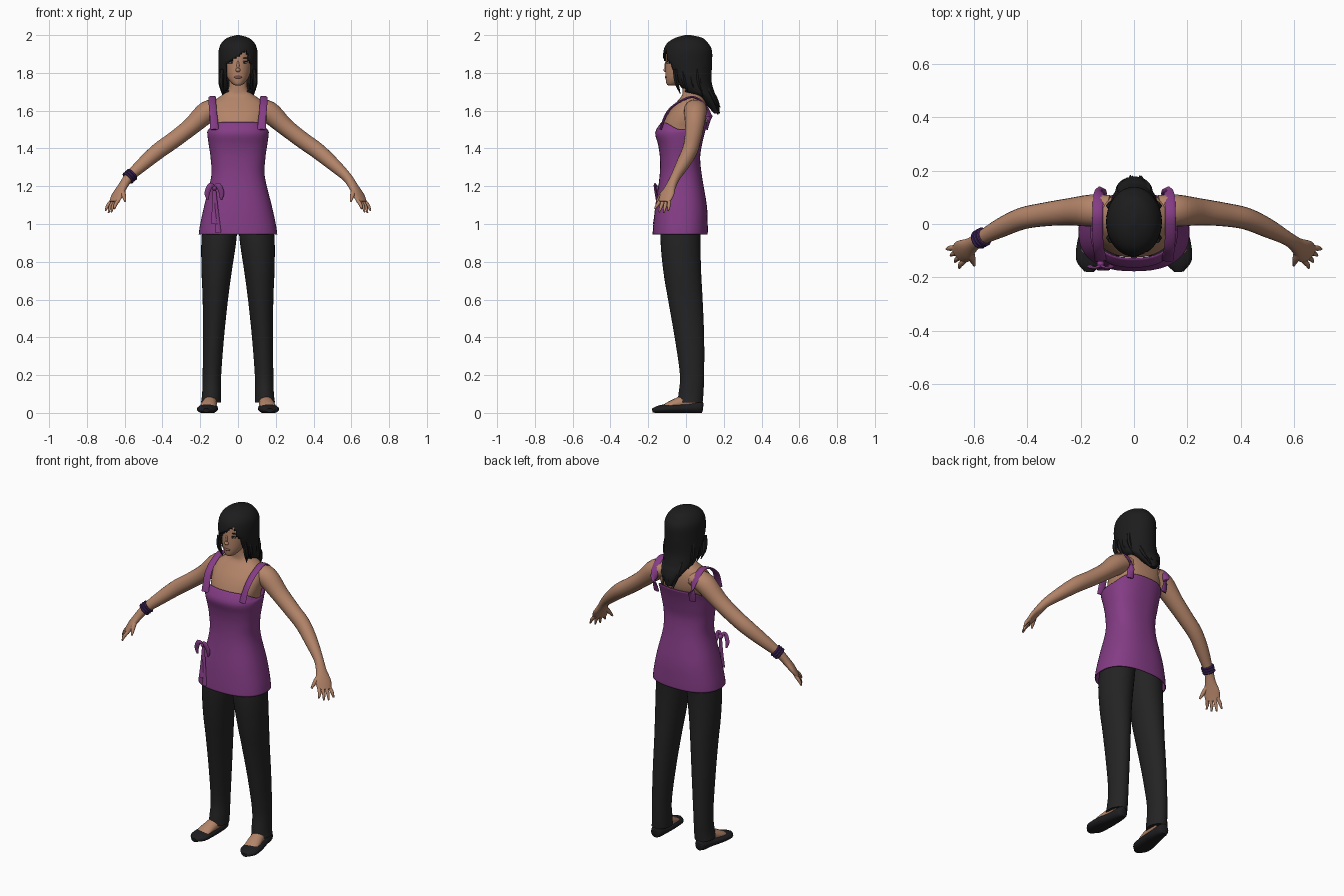
import bpy, bmesh, math, random
from mathutils import Vector

if "Cube" in bpy.data.objects:
    bpy.data.objects.remove(bpy.data.objects["Cube"])
random.seed(4)


def material(name, *rgb):
    m = bpy.data.materials.new(name)
    m.use_nodes = True
    m.diffuse_color = (*rgb, 1)
    m.node_tree.nodes["Principled BSDF"].inputs["Base Color"].default_value = (*rgb, 1)
    return m


SKIN = material("skin", .45, .23, .14)
PURPLE = material("purple_cloth", .23, .045, .235)
VIOLET = material("dark_violet", .07, .025, .14)
BLACK = material("black_hair", .012, .012, .013)
CHARCOAL = material("charcoal_cloth", .017, .017, .018)
LEATHER = material("black_leather", .013, .013, .015)
LIPS = material("lip_brown", .27, .10, .08)
WHITE = material("eye_white", .5, .45, .42)


def smooth_rows(rows, steps):
    """Catmull-Rom interpolation through rows of numbers."""
    out = []
    for i in range(len(rows) - 1):
        a, b, c, d = (rows[max(0, min(len(rows) - 1, i + j))] for j in (-1, 0, 1, 2))
        for s in range(steps):
            t = s / steps
            out.append([q + t / 2 * (r - p + t * (2 * p - 5 * q + 4 * r - s4 + t * (3 * (q - r) + s4 - p)))
                        for p, q, r, s4 in zip(a, b, c, d)])
    return out + [list(rows[-1])]


def finish(bm, name, mat, angle=50):
    bmesh.ops.recalc_face_normals(bm, faces=bm.faces)
    me = bpy.data.meshes.new(name)
    bm.to_mesh(me)
    bm.free()
    me.materials.append(mat)
    ob = bpy.data.objects.new(name, me)
    bpy.context.collection.objects.link(ob)
    bpy.ops.object.select_all(action="DESELECT")
    ob.select_set(True)
    bpy.context.view_layer.objects.active = ob
    bpy.ops.object.shade_smooth_by_angle(angle=math.radians(angle))
    return ob


def skin_rings(rings, caps=True):
    bm = bmesh.new()
    loops = [[bm.verts.new(p) for p in ring] for ring in rings]
    n = len(loops[0])
    for lo, hi in zip(loops, loops[1:]):
        for i in range(n):
            j = (i + 1) % n
            bm.faces.new((lo[i], lo[j], hi[j], hi[i]))
    if caps:
        bm.faces.new(loops[0][::-1])
        bm.faces.new(loops[-1])
    return bm


def loft(rows, n=32, steps=4, power=2.0, side=1, caps=True):
    """Stack of level rings; each row is z, centre x, half width, front y, back y."""
    rings = []
    for z, cx, rx, yf, yb in smooth_rows(rows, steps):
        ring = []
        for i in range(n):
            c, s = math.cos(math.tau * i / n), math.sin(math.tau * i / n)
            px = math.copysign(abs(c) ** (2 / power), c)
            py = math.copysign(abs(s) ** (2 / power), s)
            ring.append((side * (cx + rx * px), (yf + yb) / 2 + (yb - yf) / 2 * py, z))
        rings.append(ring)
    return skin_rings(rings, caps)


def tube(rows, n=14, steps=4, side=1, up=(0, 0, 1)):
    """Tube along a path; each row is x, y, z, radius across, radius in the up direction."""
    pts = smooth_rows(rows, steps)
    rings = []
    for k, (x, y, z, ra, rb) in enumerate(pts):
        t = Vector(pts[min(k + 1, len(pts) - 1)][:3]) - Vector(pts[max(k - 1, 0)][:3])
        u = t.cross(Vector(up)).normalized()
        v = u.cross(t).normalized()
        ring = []
        for i in range(n):
            a = math.tau * i / n
            p = Vector((x, y, z)) + u * ra * math.cos(a) + v * rb * math.sin(a)
            ring.append((p.x * side, p.y, max(p.z, 0)))
        rings.append(ring)
    return skin_rings(rings)


def blob(name, mat, loc, size):
    bm = bmesh.new()
    bmesh.ops.create_uvsphere(bm, u_segments=16, v_segments=10, radius=1)
    for v in bm.verts:
        v.co = Vector(loc) + Vector(a * b for a, b in zip(v.co, size))
    return finish(bm, name, mat)


def thicken(ob, amount):
    mod = ob.modifiers.new("thickness", "SOLIDIFY")
    mod.thickness = amount
    mod.offset = -1


# Chest, shoulders and neck
finish(loft([(1.40, 0, .13, -.12, .065), (1.50, 0, .14, -.125, .09), (1.55, 0, .15, -.112, .108),
             (1.60, 0, .152, -.085, .112), (1.645, 0, .135, -.05, .105), (1.68, 0, .088, -.022, .09),
             (1.71, 0, .053, -.018, .072), (1.77, 0, .046, -.02, .06), (1.82, 0, .045, -.02, .06)],
            power=2.4), "chest_and_neck", SKIN)

# Head and face
finish(loft([(1.733, 0, .012, -.092, -.06), (1.742, 0, .03, -.103, -.03), (1.775, 0, .056, -.108, .03),
             (1.82, 0, .07, -.109, .07), (1.87, 0, .076, -.107, .09), (1.92, 0, .072, -.1, .09),
             (1.96, 0, .05, -.065, .065)]), "head", SKIN)
blob("nose", SKIN, (0, -.106, 1.815), (.013, .014, .011))
blob("nose_bridge", SKIN, (0, -.102, 1.838), (.008, .012, .028))
blob("lips", LIPS, (0, -.104, 1.777), (.02, .008, .008))
for side, label in ((1, "left"), (-1, "right")):
    blob(label + "_eye", WHITE, (side * .036, -.096, 1.855), (.014, .006, .006))
    blob(label + "_iris", BLACK, (side * .035, -.1, 1.855), (.006, .004, .006))
    blob(label + "_eyelid", BLACK, (side * .037, -.097, 1.861), (.016, .006, .0025))
    blob(label + "_eyebrow", BLACK, (side * .037, -.095, 1.878), (.018, .006, .003))

# Hair shell, opened around the face by a slanted fringe line
bm = loft([(1.585, 0, .02, .15, .175), (1.63, 0, .048, .105, .178), (1.67, 0, .072, .05, .165),
           (1.70, 0, .09, -.02, .15), (1.76, 0, .1, -.075, .135), (1.85, 0, .104, -.118, .138),
           (1.92, 0, .102, -.118, .137), (1.96, 0, .086, -.097, .115), (1.986, 0, .055, -.055, .085),
           (2.0, 0, .008, -.005, .025)], n=64, steps=6)


def on_face(c):
    fringe = min(1.888 + .7 * c.x, 1.92 - 3 * (c.x - .045))
    return c.y < 0 and -.062 < c.x < .07 and c.z < fringe


bmesh.ops.delete(bm, geom=[f for f in bm.faces if on_face(f.calc_center_median())], context="FACES")
thicken(finish(bm, "hair", BLACK), .01)

# Loose locks at the tail and beside the face
for i in range(11):
    x = -.055 + .011 * i
    tip = (x * .6, random.uniform(.165, .185), random.uniform(1.57, 1.63), .002, .001)
    finish(tube([(x, .1, 1.74, .012, .01), (x * .95, .14, 1.67, .014, .012), tip], n=6, up=(0, 1, 0)),
           "tail_lock_%d" % i, BLACK)
for side in (1, -1):
    for i in range(4):
        y = -.06 + .04 * i
        low = random.uniform(1.67, 1.70)
        finish(tube([(side * .085, y, 1.82, .012, .012), (side * .09, y + .01, 1.75, .014, .012),
                     (side * .078, y + .03, low, .002, .001)], n=6, up=(0, 1, 0)), "side_lock_%d" % i, BLACK)

# Tunic with the armholes dipping at the sides
bm = loft([(.945, 0, .208, -.177, .115), (1.0, 0, .2, -.173, .115), (1.1, 0, .178, -.162, .11),
           (1.25, 0, .142, -.14, .085), (1.35, 0, .145, -.138, .075), (1.42, 0, .155, -.148, .085),
           (1.485, 0, .163, -.163, .1), (1.54, 0, .157, -.13, .117)], n=48, power=2.4, caps=False)
for v in bm.verts:
    if v.co.z > 1.49:
        v.co.z -= (v.co.z - 1.49) * .8 * min(1, abs(v.co.x) / .155) ** 6
thicken(finish(bm, "tunic", PURPLE), .005)

for side, label in ((1, "left"), (-1, "right")):
    # Shoulder strap
    finish(tube([(.125, -.135, 1.50, .022, .006), (.127, -.118, 1.55, .021, .006),
                 (.133, -.088, 1.605, .02, .006), (.136, -.03, 1.65, .02, .006),
                 (.136, .04, 1.672, .02, .006), (.133, .1, 1.63, .02, .006),
                 (.125, .122, 1.57, .02, .006), (.12, .108, 1.50, .02, .006)], side=side),
           label + "_strap", PURPLE)
    # Arm and palm
    finish(tube([(.09, .05, 1.615, .058, .042), (.16, .05, 1.595, .06, .058), (.25, .045, 1.515, .05, .047),
                 (.34, .035, 1.445, .044, .044), (.42, .02, 1.388, .041, .043), (.50, -.015, 1.32, .036, .036),
                 (.575, -.055, 1.25, .026, .026), (.61, -.08, 1.20, .03, .022),
                 (.637, -.10, 1.155, .044, .018), (.657, -.116, 1.115, .038, .013)], n=20, side=side),
           label + "_arm", SKIN)
    # Fingers and thumb
    for i in range(4):
        s = (i - 1.5) * .02
        drop = (.045, .062, .066, .055)[i]
        base = Vector((.65 + .55 * s, -.112 + .8 * s, 1.125))
        tip = base + Vector((.028 + .25 * s, -.018 + .4 * s, -drop))
        mid = (base + tip) / 2 + Vector((.005, 0, 0))
        finish(tube([(*base, .01, .01), (*mid, .0095, .0095), (*tip, .004, .004)], n=8, side=side),
               "%s_finger_%d" % (label, i + 1), SKIN)
    finish(tube([(.615, -.095, 1.19, .015, .014), (.606, -.13, 1.155, .013, .012),
                 (.597, -.155, 1.12, .005, .005)], n=8, side=side), label + "_thumb", SKIN)
    # Trouser leg
    finish(loft([(1.1, .085, .085, -.12, .09), (.93, .1, .093, -.135, .077), (.75, .113, .08, -.12, .08),
                 (.6, .12, .067, -.095, .088), (.4, .13, .056, -.06, .096), (.2, .138, .049, -.032, .096),
                 (.1, .14, .05, -.04, .092), (.055, .143, .053, -.045, .088)], side=side),
           label + "_trouser_leg", CHARCOAL)
    # Foot and slip-on shoe
    finish(tube([(.143, .05, .07, .035, .035), (.148, -.02, .055, .038, .035),
                 (.157, -.08, .04, .042, .024), (.16, -.12, .025, .04, .015)], side=side),
           label + "_foot", SKIN)
    finish(tube([(.145, .09, .03, .012, .02), (.146, .075, .03, .032, .034), (.15, .0, .024, .044, .028),
                 (.16, -.08, .022, .054, .027), (.166, -.14, .018, .05, .022),
                 (.168, -.178, .013, .018, .011)], n=20, side=side), label + "_shoe", LEATHER)

# Side bow: knot, two loops and two hanging tails
blob("bow_knot", PURPLE, (-.125, -.15, 1.19), (.014, .018, .014))
for side in (1, -1):
    finish(tube([(-.125, -.155, 1.195, .006, .006), (-.125 + side * .02, -.165, 1.205, .014, .006),
                 (-.125 + side * .038, -.16, 1.165, .014, .006), (-.125 + side * .035, -.155, 1.13, .006, .005)],
                n=8, up=(0, 1, 0)), "bow_loop", PURPLE)
    end = .955 if side > 0 else 1.0
    finish(tube([(-.125, -.15, 1.19, .008, .005), (-.122 + side * .006, -.157, 1.09, .01, .005),
                 (-.115 + side * .01, -.17, end, .016, .005)], n=8, up=(0, 1, 0)), "bow_tail", PURPLE)

# Wrist bangles on the right arm
axis = Vector((-.1, -.055, -.095)).normalized()
for i in range(3):
    bpy.ops.mesh.primitive_torus_add(
        location=Vector((-.572, -.053, 1.253)) + axis * (i - 1) * .014, major_radius=.03, minor_radius=.007,
        major_segments=24, minor_segments=8, rotation=axis.to_track_quat("Z", "Y").to_euler())
    bangle = bpy.context.object
    bangle.name = "bangle_%d" % (i + 1)
    bangle.data.materials.append(VIOLET)
    bpy.ops.object.shade_smooth_by_angle()
